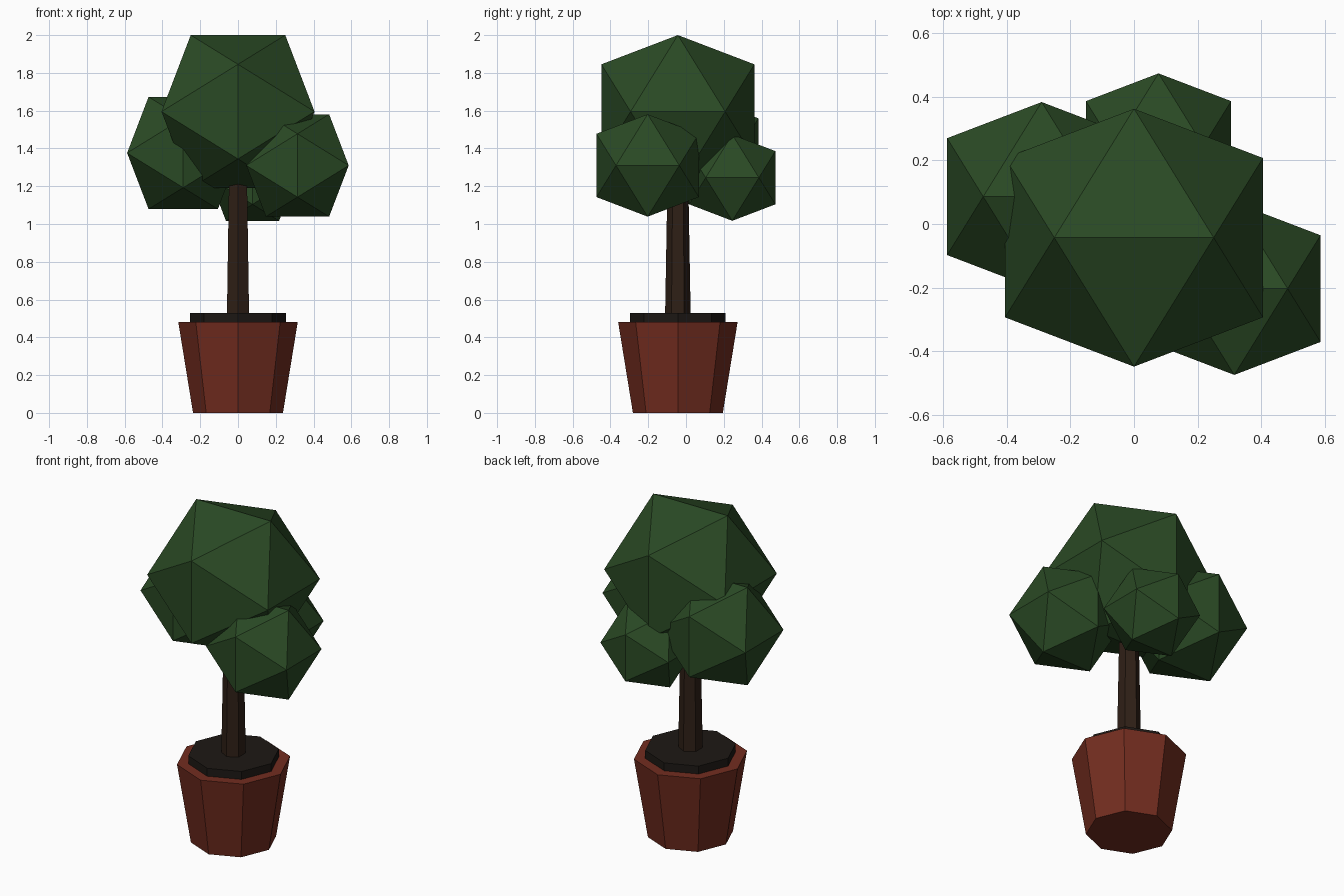
import bpy, bmesh

if "Cube" in bpy.data.objects:
    bpy.data.objects.remove(bpy.data.objects["Cube"])

PHI = (1 + 5 ** 0.5) / 2
AXIS_Y = -0.043  # pot and trunk axis


def material(name, rgb):
    m = bpy.data.materials.new(name)
    m.diffuse_color = (*rgb, 1)
    m.use_nodes = True
    m.node_tree.nodes["Principled BSDF"].inputs["Base Color"].default_value = m.diffuse_color
    return m


leaf = material("leaf_green", (0.023, 0.068, 0.018))
clay = material("clay", (0.17, 0.026, 0.014))
bark = material("bark", (0.028, 0.014, 0.008))
earth = material("earth", (0.012, 0.009, 0.007))


def finish(name, bm, mat, loc):
    mesh = bpy.data.meshes.new(name)
    bmesh.ops.recalc_face_normals(bm, faces=bm.faces)
    bm.to_mesh(mesh)
    bm.free()
    mesh.materials.append(mat)
    ob = bpy.data.objects.new(name, mesh)
    ob.location = loc
    bpy.context.collection.objects.link(ob)


def taper(name, sides, r_bottom, r_top, z0, z1, mat):
    bm = bmesh.new()
    bmesh.ops.create_cone(bm, cap_ends=True, segments=sides, radius1=r_bottom,
                          radius2=r_top, depth=z1 - z0)
    finish(name, bm, mat, (0, AXIS_Y, (z0 + z1) / 2))


def foliage(name, loc, extent):
    # icosahedron: hull of three crossed golden rectangles
    b, a = extent, extent / PHI
    bm = bmesh.new()
    for s in (-a, a):
        for t in (-b, b):
            for co in ((s, 0, t), (0, t, s), (t, s, 0)):
                bm.verts.new(co)
    bmesh.ops.convex_hull(bm, input=bm.verts)
    finish(name, bm, leaf, loc)


# Pot, soil and trunk
taper("pot", 8, 0.238, 0.316, 0, 0.48, clay)
taper("soil", 8, 0.253, 0.253, 0.44, 0.528, earth)
taper("trunk", 6, 0.068, 0.053, 0.5, 1.35, bark)

# Leaf clumps
foliage("crown", (0, AXIS_Y, 1.595), 0.405)
foliage("left_clump", (-0.29, 0.086, 1.376), 0.297)
foliage("right_clump", (0.315, -0.203, 1.31), 0.271)
foliage("back_clump", (0.077, 0.245, 1.245), 0.228)
